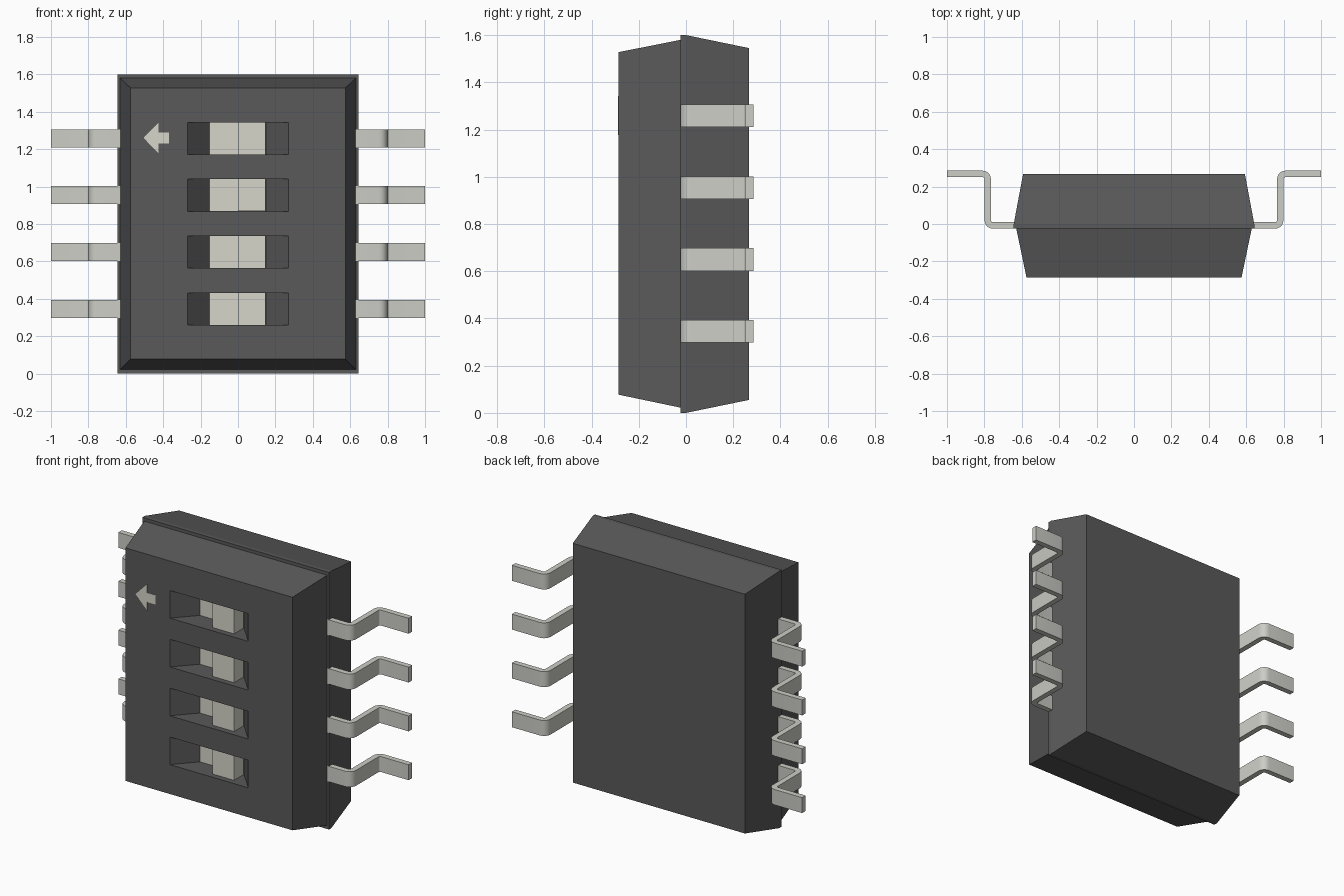
import bpy, bmesh
from math import sin, cos, radians

if "Cube" in bpy.data.objects:
    bpy.data.objects.remove(bpy.data.objects["Cube"])


def material(name, rgb):
    m = bpy.data.materials.new(name)
    m.diffuse_color = (*rgb, 1)
    m.use_nodes = True
    m.node_tree.nodes["Principled BSDF"].inputs["Base Color"].default_value = m.diffuse_color
    return m


DARK = material("dark_plastic", (0.10, 0.10, 0.10))
METAL = material("pin_metal", (0.61, 0.61, 0.57))
CREAM = material("cream_plastic", (0.68, 0.67, 0.60))
ROWS = [0.346 + 0.304 * i for i in range(4)]


def finish(bm, name, mat):
    bmesh.ops.recalc_face_normals(bm, faces=bm.faces)
    me = bpy.data.meshes.new(name)
    bm.to_mesh(me)
    bm.free()
    ob = bpy.data.objects.new(name, me)
    bpy.context.collection.objects.link(ob)
    if mat:
        me.materials.append(mat)
    return ob


def loft(bm, sections):
    """Join rectangles (y, half_x, z_low, z_high) along y into a closed solid."""
    rings = [[bm.verts.new((x, y, z)) for x, z in
              ((-hx, z0), (hx, z0), (hx, z1), (-hx, z1))]
             for y, hx, z0, z1 in sections]
    for a, b in zip(rings, rings[1:]):
        for i in range(4):
            j = (i + 1) % 4
            bm.faces.new((a[i], a[j], b[j], b[i]))
    bm.faces.new(rings[0])
    bm.faces.new(rings[-1])


def extrude(name, pts, mat, z0, z1):
    """Extrude an (x, y) outline from z0 to z1."""
    bm = bmesh.new()
    face = bm.faces.new([bm.verts.new((x, y, z0)) for x, y in pts])
    new = bmesh.ops.extrude_face_region(bm, geom=[face])["geom"]
    bmesh.ops.translate(bm, vec=(0, 0, z1 - z0),
                        verts=[v for v in new if isinstance(v, bmesh.types.BMVert)])
    return finish(bm, name, mat)


# Rear housing with a narrow flat rim
bm = bmesh.new()
loft(bm, [(-0.023, 0.643, 0, 1.6), (0.0, 0.643, 0, 1.6), (0.267, 0.593, 0.055, 1.545)])
finish(bm, "rear_housing", DARK)

# Front housing with four slots that have sloped ends
bm = bmesh.new()
loft(bm, [(-0.285, 0.575, 0.077, 1.528), (-0.022, 0.63, 0.022, 1.58)])
front = finish(bm, "front_housing", DARK)

bm = bmesh.new()
slope = 0.12 / 0.13
for z in ROWS:
    loft(bm, [(-0.305, 0.27 + 0.02 * slope, z - 0.086, z + 0.086),
              (-0.155, 0.15, z - 0.086, z + 0.086)])
cutter = finish(bm, "slot_cutter", None)
cutter.hide_render = True
mod = front.modifiers.new("slots", "BOOLEAN")
mod.operation = "DIFFERENCE"
mod.solver = "EXACT"
mod.object = cutter
bpy.context.view_layer.objects.active = front
bpy.ops.object.modifier_apply(modifier=mod.name)
bpy.data.objects.remove(cutter)

# Sliders: low floor on the left, raised knob on the right
slider = [(-0.152, -0.158), (0, -0.158), (0, -0.25), (0.148, -0.25),
          (0.148, -0.14), (-0.152, -0.14)]
for i, z in enumerate(ROWS):
    extrude(f"slider_{i + 1}", slider, CREAM, z - 0.0855, z + 0.0855)

# Arrow mark on the front face
bm = bmesh.new()
arrow = [(-0.505, 0), (-0.425, -0.082), (-0.425, -0.029), (-0.368, -0.029),
         (-0.368, 0.029), (-0.425, 0.029), (-0.425, 0.082)]
face = bm.faces.new([bm.verts.new((x, -0.284, 1.26 + z)) for x, z in arrow])
new = bmesh.ops.extrude_face_region(bm, geom=[face])["geom"]
bmesh.ops.translate(bm, vec=(0, -0.003, 0),
                    verts=[v for v in new if isinstance(v, bmesh.types.BMVert)])
finish(bm, "arrow_mark", CREAM)

# Gull-wing pins: constant thickness strip with two rounded bends
R, H = 0.028, 0.0172
XM, Y0, Y1 = 0.782, -0.0075, 0.268


def pin_edge(off):
    """One side of the strip; off is the signed distance from its centre line."""
    pts = [(0.6, Y0 + off)]
    for k in range(6):
        a = radians(-90 + 18 * k)
        pts.append((XM - R + (R - off) * cos(a), Y0 + R + (R - off) * sin(a)))
    for k in range(6):
        a = radians(180 - 18 * k)
        pts.append((XM + R + (R + off) * cos(a), Y1 - R + (R + off) * sin(a)))
    return pts + [(1.0, Y1 + off)]


outline = pin_edge(-H) + pin_edge(H)[::-1]
for side, label in ((-1, "left"), (1, "right")):
    for i, z in enumerate(ROWS):
        pin = extrude(f"pin_{label}_{i + 1}", [(side * x, y) for x, y in outline],
                      METAL, z - 0.048, z + 0.048)
        bpy.ops.object.select_all(action="DESELECT")
        pin.select_set(True)
        bpy.context.view_layer.objects.active = pin
        bpy.ops.object.shade_smooth_by_angle(angle=radians(30))
